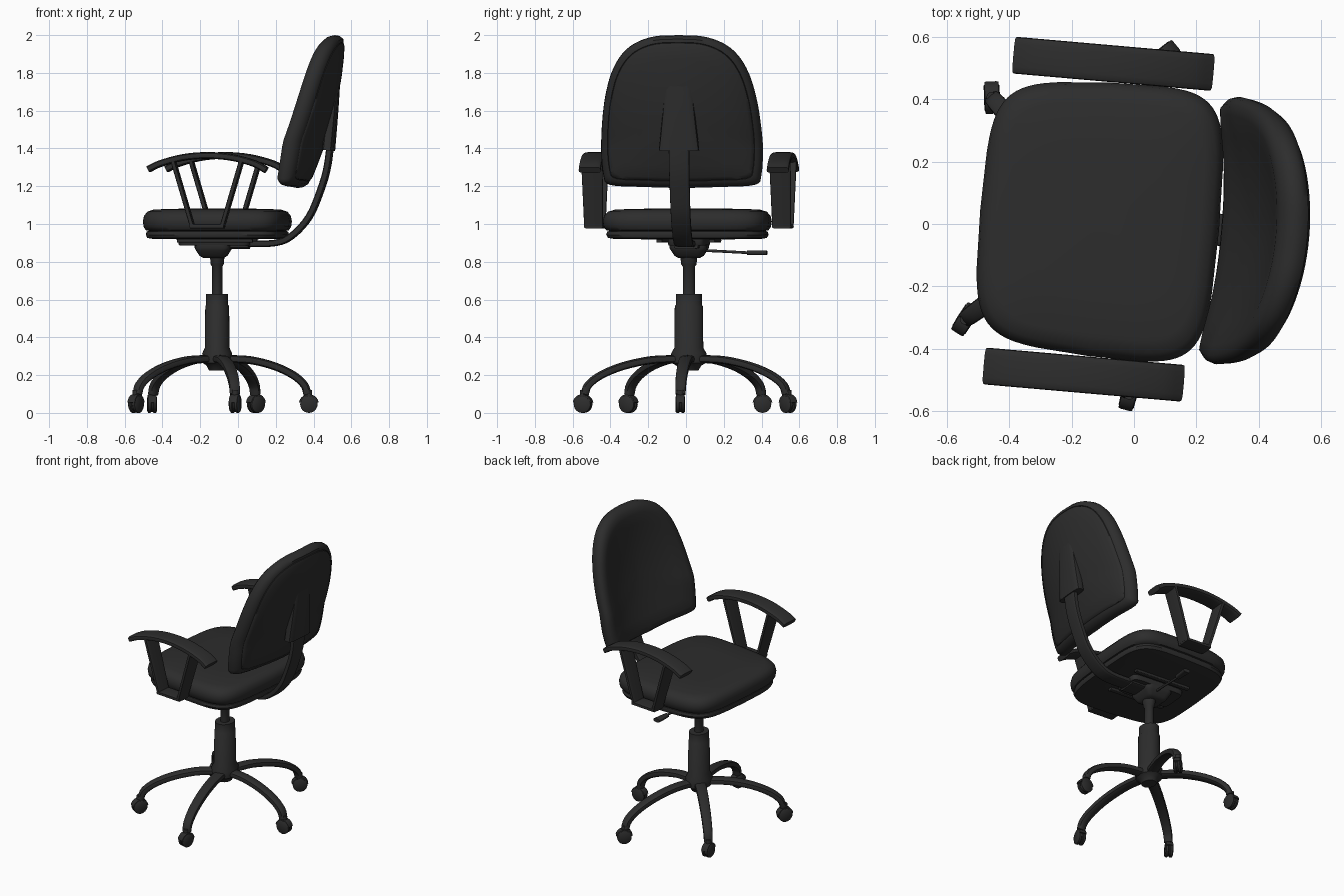
import bpy, bmesh
from math import sin, cos, pi, radians, atan2, hypot
from mathutils import Matrix, Vector

if "Cube" in bpy.data.objects:
    bpy.data.objects.remove(bpy.data.objects["Cube"], do_unlink=True)

black = bpy.data.materials.new("soft_black")
black.use_nodes = True
black.diffuse_color = (0.026, 0.026, 0.026, 1)
shader = black.node_tree.nodes["Principled BSDF"]
shader.inputs["Base Color"].default_value = black.diffuse_color
shader.inputs["Roughness"].default_value = 0.7

PIVOT = Matrix.Translation((-0.11, 0.015, 0))
CHAIR = PIVOT @ Matrix.Rotation(radians(-5), 4, 'Z')


def skin(name, rings, matrix):
    """Join closed rings of points into a capped, smooth-shaded object."""
    bm = bmesh.new()
    loops = [[bm.verts.new(p) for p in ring] for ring in rings]
    n = len(loops[0])
    for a, b in zip(loops, loops[1:]):
        for i in range(n):
            j = (i + 1) % n
            bm.faces.new((a[i], a[j], b[j], b[i]))
    bm.faces.new(loops[0])
    bm.faces.new(loops[-1])
    bmesh.ops.recalc_face_normals(bm, faces=bm.faces)
    mesh = bpy.data.meshes.new(name)
    bm.to_mesh(mesh)
    bm.free()
    mesh.materials.append(black)
    obj = bpy.data.objects.new(name, mesh)
    bpy.context.collection.objects.link(obj)
    obj.matrix_world = matrix
    bpy.ops.object.select_all(action='DESELECT')
    obj.select_set(True)
    bpy.context.view_layer.objects.active = obj
    bpy.ops.object.shade_smooth_by_angle(angle=radians(42))


def rounded(a, b, power=2, n=32):
    """Superellipse outline: power 2 is an ellipse, higher is boxier."""
    def f(c):
        return (1 if c >= 0 else -1) * abs(c) ** (2 / power)
    return [(a * f(cos(2 * pi * i / n)), b * f(sin(2 * pi * i / n))) for i in range(n)]


def flat(a, b, d):
    return Vector((a, b, d))


def loft(name, outline, levels, matrix=CHAIR, place=flat):
    """Stack scaled copies of an outline at (scale, depth) levels."""
    skin(name, [[place(a * s, b * s, d) for a, b in outline] for s, d in levels], matrix)


def smooth(pts, steps=4):
    """Catmull-Rom curve through 2D points."""
    p = [Vector(q) for q in pts]
    p = [2 * p[0] - p[1]] + p + [2 * p[-1] - p[-2]]
    out = []
    for i in range(1, len(p) - 2):
        a, b, c, d = p[i - 1:i + 3]
        for k in range(steps):
            t = k / steps
            out.append(b + (c - a) * t / 2 + (a - 2.5 * b + 2 * c - d / 2) * t * t
                       + (1.5 * (b - c) + (d - a) / 2) * t ** 3)
    return out + [p[-2]]


def sweep(name, pts, width, thick, matrix=CHAIR, power=5, sides=16):
    """Sweep a rounded bar along an x-z path; width = (start, end) across y."""
    pts = [Vector(p) for p in pts]
    section = rounded(0.5, 0.5, power, sides)
    rings = []
    for i, p in enumerate(pts):
        before = (p - pts[i - 1]).normalized() if i else (pts[1] - p).normalized()
        after = (pts[i + 1] - p).normalized() if i < len(pts) - 1 else before
        tan = (before + after).normalized()
        w = width[0] + (width[1] - width[0]) * i / (len(pts) - 1)
        rings.append([Vector((p.x - tan.y * b * thick, a * w, p.y + tan.x * b * thick))
                      for a, b in section])
    skin(name, rings, matrix)


# Seat cushion and the shell under it: bowed sides, narrower at the front
seat_outline = [(a * (1.01 - .05 * (b / .43) ** 2), b * (1.01 - .05 * (a / .38) ** 2) + .1 * a * b)
                for a, b in rounded(0.38, 0.435, 6, 64)]
loft("seat_cushion", seat_outline,
     [(.05, 1.082), (.5, 1.081), (.85, 1.077), (.94, 1.065), (.985, 1.043), (1, 1.015),
      (.99, .985), (.96, .967), (.9, .962)])
loft("seat_shell", seat_outline,
     [(.88, .968), (.95, .96), (.96, .943), (.94, .926), (.85, .92), (.05, .918)])

# Backrest: leaning, wrapped forward at the sides
MID = 1.58


def back_place(a, b, d):
    t = min(1, max(0, (b + MID - 1.19) / 0.81))
    front = 0.365 + 0.2 * (1 - (1 - t) ** 1.9)
    curl = 0.27 + 0.31 * min(1, t / 0.3)
    return Vector((front - curl * a * a + d, a, b + MID))


half = smooth([(0, 2), (.13, 1.993), (.235, 1.957), (.31, 1.895), (.365, 1.8), (.4, 1.68),
               (.42, 1.55), (.43, 1.4), (.42, 1.26), (.385, 1.207), (.2, 1.196), (0, 1.19)])
back_outline = [(p.x, p.y - MID) for p in half]
back_outline += [(-a, b) for a, b in back_outline[-2:0:-1]]
loft("backrest", back_outline,
     [(.03, 0), (.25, 0), (.5, 0), (.7, 0), (.86, .003), (.94, .015), (.985, .037), (1, .06),
      (.99, .085), (.95, .103), (.91, .104), (.905, .098), (.9, .105), (.86, .11), (.7, .11),
      (.5, .11), (.25, .11), (.03, .11)], place=back_place)

# Curved spine bar and its cover, which fades into the backrest
sweep("back_spine", smooth([(.15, .895), (.31, .9), (.4, .94), (.49, 1.04), (.55, 1.18),
                            (.585, 1.3), (.605, 1.45)]), (.1, .11), .035)
sweep("spine_cover", smooth([(.592, 1.39), (.602, 1.5), (.612, 1.62), (.622, 1.77)]),
      (.215, .14), .06, power=4)

# Armrests with their U-shaped supports
for side, u, v in (("left", 0, 0.5), ("right", -0.008, -0.5)):
    at = CHAIR @ Matrix.Translation((u, v, 0))
    sweep(side + "_arm_pad", smooth([(-.313, 1.29), (-.25, 1.32), (-.13, 1.352), (0, 1.363),
                                     (.13, 1.352), (.25, 1.32), (.313, 1.285)]),
          (.118, .118), .036, at, 4)
    for sign in (-1, 1):
        sweep(side + "_arm_strut", [(sign * .185, 1.345), (sign * .08, .99)], (.115, .1), .024, at)
    sweep(side + "_arm_foot", [(-.09, .988), (.09, .988)], (.1, .1), .024, at)

# Tilt mechanism under the seat
loft("seat_plate", rounded(.19, .1, 8), [(.05, .885), (.97, .885), (1, .892), (1, .92), (.05, .92)],
     CHAIR @ Matrix.Translation((-.01, 0, 0)))
loft("tilt_housing", rounded(.095, .1, 6),
     [(.05, .82), (.55, .82), (.75, .832), (.93, .86), (1, .872), (1, .89), (.05, .89)],
     CHAIR @ Matrix.Translation((-.02, 0, 0)))
sweep("spine_clamp", [(.04, .888), (.17, .888)], (.13, .13), .04)
for v in (-0.14, 0.14):
    sweep("seat_rail", [(-.2, .912), (.2, .912)], (.03, .03), .02, CHAIR @ Matrix.Translation((0, v, 0)))
lever_at = CHAIR @ Matrix.Rotation(pi / 2, 4, 'Z')
sweep("height_lever", [(.05, .86), (.14, .857), (.33, .847)], (.015, .015), .015, lever_at, 2, 10)
sweep("lever_paddle", [(.31, .848), (.34, .848), (.415, .848)], (.03, .05), .024, lever_at, 3)

# Gas column and hub
loft("gas_column", rounded(.062, .073),
     [(.05, .225), (.7, .225), (.9, .25), (1.25, .265), (1.28, .315), (1.05, .345), (1.02, .565),
      (.94, .572), (.94, .63), (.44, .63), (.44, .775), (.55, .785), (.62, .825), (.05, .825)], PIVOT)

# Five legs, each with a swivelled, hooded twin-wheel caster: x, y, swivel angle
leg_path = [(.08, .285), (.35, .28), (.62, .248), (.83, .2), (.95, .148), (.985, .098)]
casters = [(.485, -.045, 0), (.205, .525, 40), (-.345, .39, 92), (-.43, -.32, 238), (.095, -.56, 255)]
for x, y, swivel in casters:
    reach = hypot(x, y)
    sweep("base_leg", smooth([(r * reach, z) for r, z in leg_path]), (.075, .054), .042,
          PIVOT @ Matrix.Rotation(atan2(y, x), 4, 'Z'), 3, 12)
    at = PIVOT @ Matrix.Translation((x, y, .046)) @ Matrix.Rotation(radians(swivel), 4, 'Z')
    for sign in (-1, 1):
        loft("caster_wheel", rounded(.046, .046, 2, 24),
             [(.05, .004), (.9, .004), (1, .008), (1, .02), (.85, .025), (.05, .026)], at,
             lambda a, b, d, s=sign: Vector((a, s * d, b)))
    arc = [radians(10 + 16 * i) for i in range(11)]
    sweep("caster_hood", [(.047 * cos(t), .047 * sin(t)) for t in arc], (.046, .046), .012, at)
    loft("caster_core", rounded(.04, .04, 2, 16), [(1, -.008), (1, .008)], at,
         lambda a, b, d: Vector((a, d, b)))
    loft("caster_stem", rounded(.018, .018, 2, 12), [(1, .02), (1, .075)], at)
